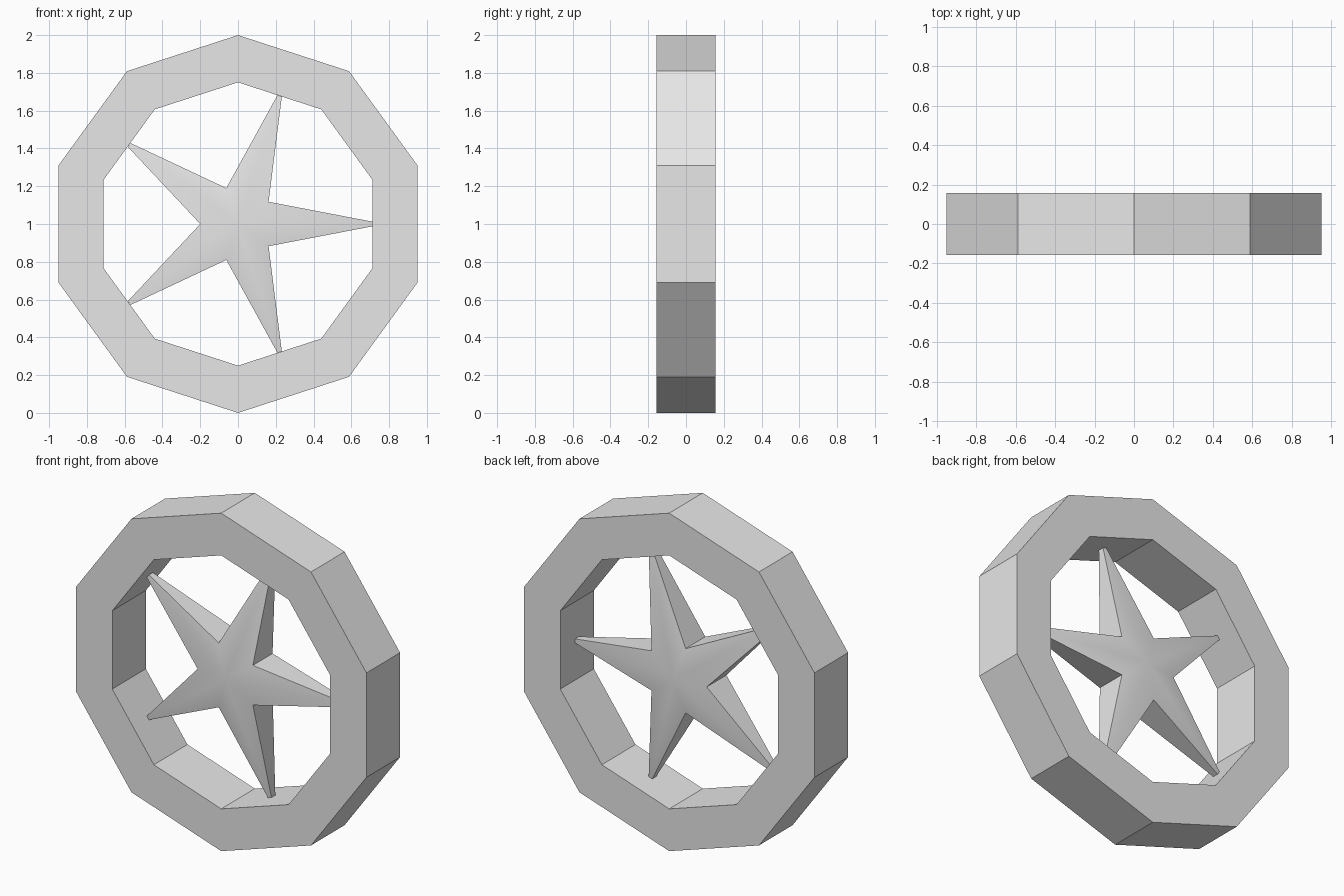
import bpy, bmesh
from math import sin, cos, pi, radians
from mathutils import Vector

cube = bpy.data.objects.get("Cube")
if cube:
    bpy.data.objects.remove(cube, do_unlink=True)

grey = bpy.data.materials.new("light_grey")
grey.use_nodes = True
grey.diffuse_color = (0.8, 0.8, 0.8, 1)
grey.node_tree.nodes["Principled BSDF"].inputs["Base Color"].default_value = (0.8, 0.8, 0.8, 1)

CENTRE_Z = 1.0


def polar(radius, angle, y):
    return Vector((radius * cos(angle), y, CENTRE_Z + radius * sin(angle)))


def finish(name, bm, smooth=False):
    bmesh.ops.recalc_face_normals(bm, faces=bm.faces)
    mesh = bpy.data.meshes.new(name)
    bm.to_mesh(mesh)
    bm.free()
    mesh.materials.append(grey)
    obj = bpy.data.objects.new(name, mesh)
    bpy.context.collection.objects.link(obj)
    if smooth:
        for other in bpy.context.selected_objects:
            other.select_set(False)
        obj.select_set(True)
        bpy.context.view_layer.objects.active = obj
        bpy.ops.object.shade_smooth_by_angle(angle=radians(30))
    return obj


# Ten-sided rim: a rectangular section carried around the centre
def build_rim(outer=1.0, inner=0.75, half=0.157, sides=10):
    bm = bmesh.new()
    section = [(outer, -half), (outer, half), (inner, half), (inner, -half)]
    rings = [[bm.verts.new(polar(r, pi / 2 + 2 * pi * i / sides, y)) for r, y in section]
             for i in range(sides)]
    for i, a in enumerate(rings):
        b = rings[(i + 1) % sides]
        for j in range(4):
            k = (j + 1) % 4
            bm.faces.new((a[j], a[k], b[k], b[j]))
    return finish("rim", bm)


# Five-pointed star: thick in the middle, tapering to blunt tips
def build_star(tip=0.713, valley=0.2, points=5):
    bm = bmesh.new()
    blunt = 0.017
    outline = []
    for i in range(points):
        a = 2 * pi * i / points
        outline += [(tip, a - blunt, 0.018), (tip, a + blunt, 0.018),
                    (valley, a + pi / points, 0.092)]
    count = len(outline)
    layers = []
    for side in (-1, 1):
        hub = bm.verts.new((0, side * 0.122, CENTRE_Z))
        loop = [bm.verts.new(polar(r, a, side * y)) for r, a, y in outline]
        for i in range(count):
            bm.faces.new((hub, loop[i], loop[(i + 1) % count]))
        layers.append(loop)
    front, back = layers
    for i in range(count):
        k = (i + 1) % count
        bm.faces.new((front[i], front[k], back[k], back[i]))
    return finish("star_spokes", bm, smooth=True)


build_rim()
build_star()
